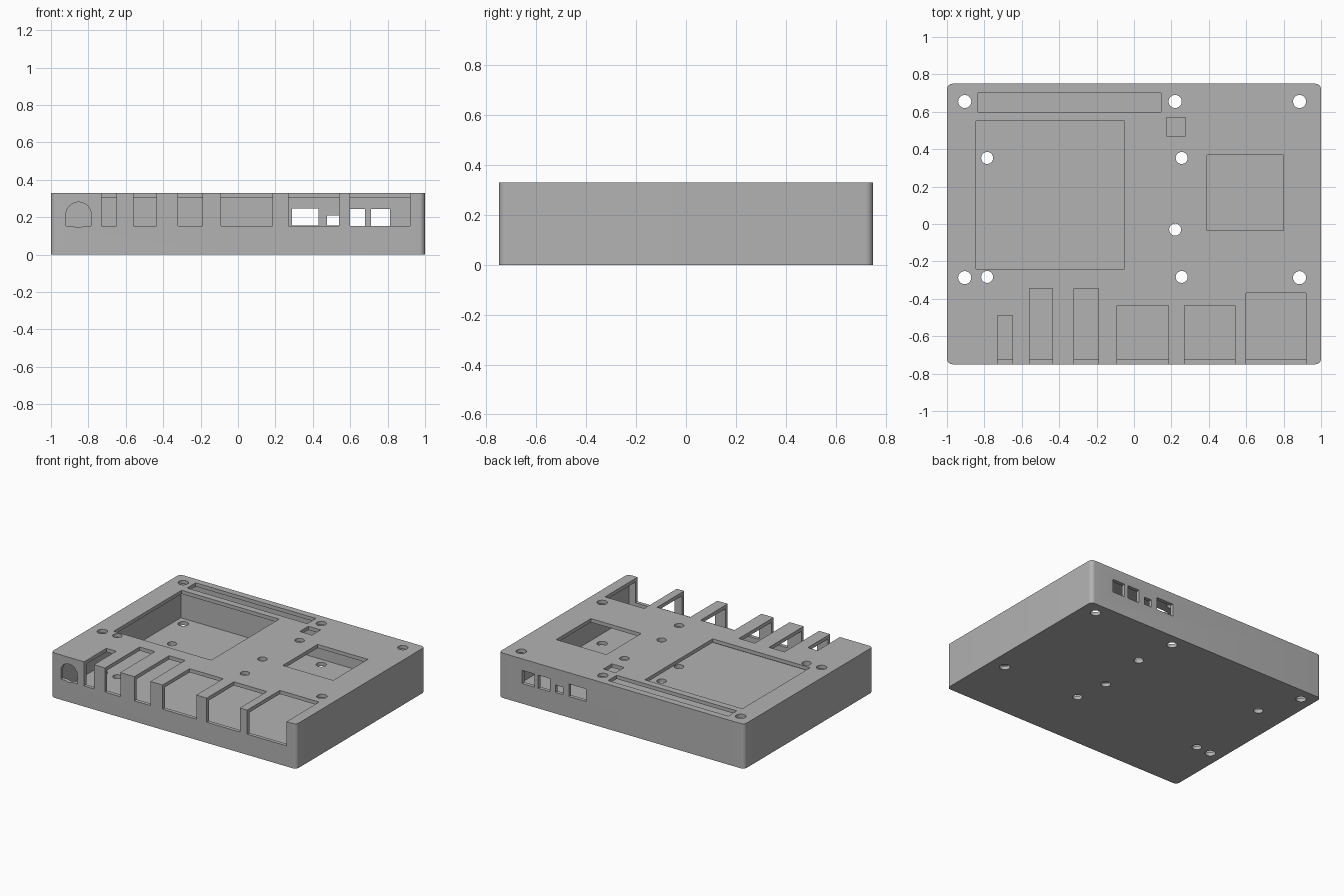
import bpy, bmesh
from math import radians

if "Cube" in bpy.data.objects:
    bpy.data.objects.remove(bpy.data.objects["Cube"], do_unlink=True)

HX, HY, TOP = 1.0, 0.75, 0.33     # half width, half depth, height
WALL, SILL = 0.027, 0.152         # shell thickness, bottom of the port openings

grey = bpy.data.materials.new("plastic grey")
grey.use_nodes = True
grey.diffuse_color = (0.45, 0.45, 0.45, 1)
grey.node_tree.nodes["Principled BSDF"].inputs["Base Color"].default_value = grey.diffuse_color


def box(name, x, y, z):
    """Box between the (low, high) limits on each axis."""
    bm = bmesh.new()
    bmesh.ops.create_cube(bm, size=1)
    for v in bm.verts:
        v.co = [lim[int(c > 0)] for c, lim in zip(v.co, (x, y, z))]
    mesh = bpy.data.meshes.new(name)
    bm.to_mesh(mesh)
    bm.free()
    mesh.materials.append(grey)
    ob = bpy.data.objects.new(name, mesh)
    bpy.context.collection.objects.link(ob)
    return ob


def cylinder(name, radius, depth, location, rotation=(0, 0, 0)):
    bpy.ops.mesh.primitive_cylinder_add(vertices=32, radius=radius, depth=depth,
                                        location=location, rotation=rotation)
    ob = bpy.context.object
    ob.name = name
    ob.data.materials.append(grey)
    return ob


def apply(ob, mod):
    bpy.context.view_layer.objects.active = ob
    bpy.ops.object.modifier_apply(modifier=mod.name)


def combine(ob, other, operation="DIFFERENCE"):
    mod = ob.modifiers.new("cut", "BOOLEAN")
    mod.operation, mod.solver, mod.object = operation, "EXACT", other
    bpy.context.view_layer.update()
    apply(ob, mod)
    bpy.data.objects.remove(other, do_unlink=True)


# Outer block with rounded upright corners
case = box("case_shell", (-HX, HX), (-HY, HY), (0, TOP))
bm = bmesh.new()
bm.from_mesh(case.data)
upright = [e for e in bm.edges if abs(e.verts[0].co.z - e.verts[1].co.z) > 0.1]
bmesh.ops.bevel(bm, geom=upright, offset=0.03, segments=8, profile=0.5, affect="EDGES")
bm.to_mesh(case.data)
bm.free()

# Hollow interior
combine(case, box("cavity", (WALL - HX, HX - WALL), (WALL - HY, HY - WALL), (WALL, TOP - WALL)))

# Port slots through the front wall and lid: left, right, back edge
for x0, x1, back in [(-0.73, -0.65, -0.49), (-0.56, -0.435, -0.345), (-0.32, -0.19, -0.345),
                     (-0.09, 0.185, -0.435), (0.27, 0.54, -0.435), (0.6, 0.92, -0.37)]:
    combine(case, box("port_slot", (x0, x1), (-1, back), (SILL, 1)))

# Lid openings
for x, y in [((-0.845, -0.05), (-0.24, 0.55)), ((0.39, 0.8), (-0.035, 0.37)),
             ((0.175, 0.275), (0.47, 0.57)), ((-0.835, 0.145), (0.6, 0.7))]:
    combine(case, box("lid_opening", x, y, (0.2, 1)))

# Back wall windows
for x, z in [((0.29, 0.43), (0.155, 0.247)), ((0.477, 0.54), (0.155, 0.21)),
             ((0.585, 0.68), (0.148, 0.245)), ((0.71, 0.812), (0.148, 0.245))]:
    combine(case, box("back_window", x, (0.6, 1), z))

# Arched opening in the front wall
arch = box("arch", (-0.92, -0.785), (-0.9, -0.65), (SILL, 0.213))
combine(arch, cylinder("arch_top", 0.0675, 0.25, (-0.8525, -0.775, 0.213),
                       (radians(90), 0, 0)), "UNION")
combine(case, arch)

# Screw holes through lid and base
corner = [(x, y) for x in (-0.905, 0.885) for y in (-0.287, 0.655)] + [(0.22, 0.655)]
inner = [(x, y) for x in (-0.785, 0.255) for y in (-0.283, 0.353)] + [(0.22, -0.03)]
for radius, points in ((0.035, corner), (0.032, inner)):
    for x, y in points:
        combine(case, cylinder("screw_hole", radius, 1, (x, y, 0.2)))

# Smooth rounded corners and holes, crisp edges elsewhere
bpy.ops.object.select_all(action="DESELECT")
case.select_set(True)
bpy.context.view_layer.objects.active = case
bpy.ops.object.shade_smooth_by_angle(angle=radians(30))
